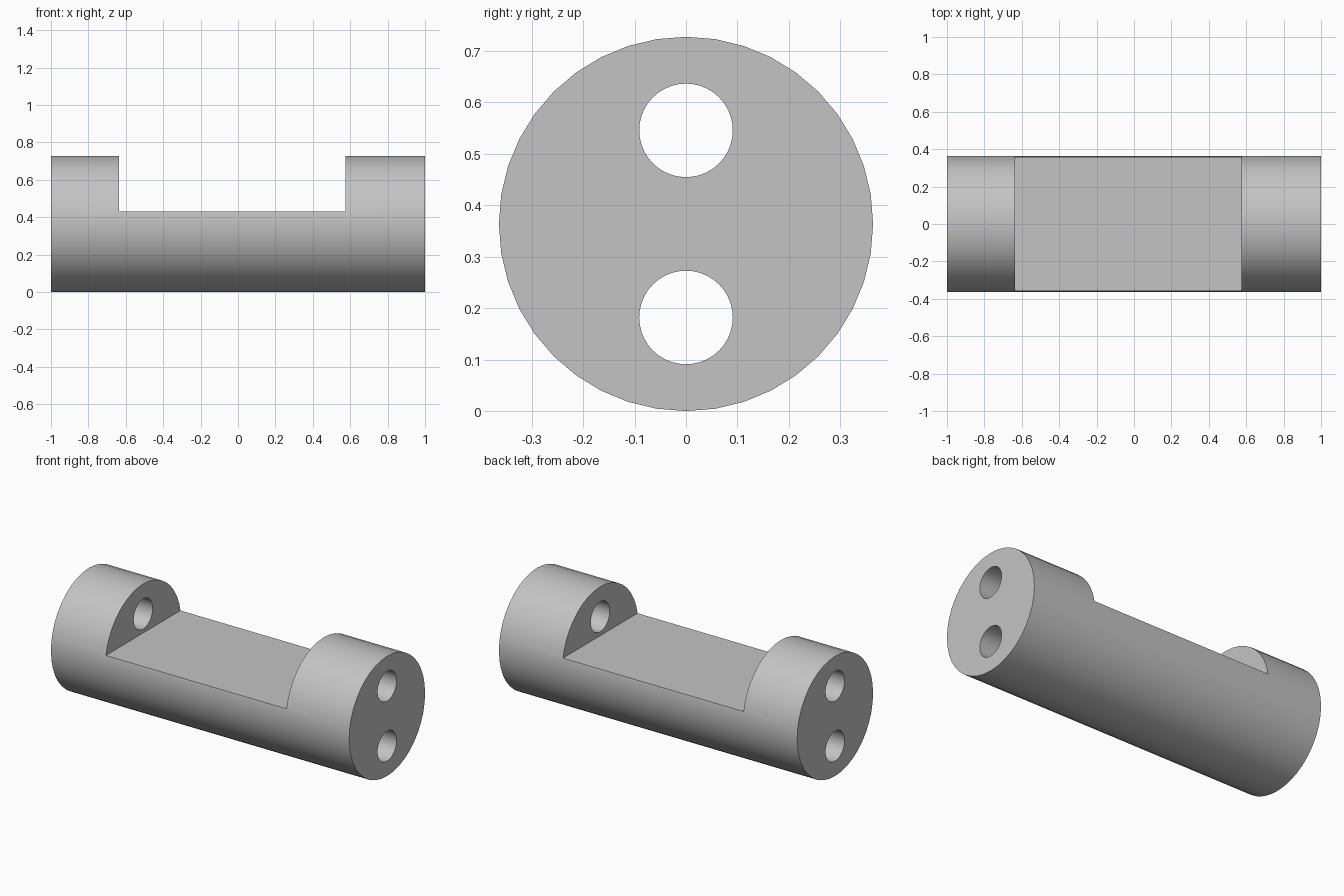
import bpy
import math

default = bpy.data.objects.get("Cube")
if default:
    bpy.data.objects.remove(default, do_unlink=True)

RADIUS = 4 / 11          # body radius, length is 2
HOLE_RADIUS = RADIUS / 4
NOTCH_MIN, NOTCH_MAX, NOTCH_FLOOR = -0.636, 0.575, 0.43

grey = bpy.data.materials.new("light grey")
grey.use_nodes = True
colour = (0.55, 0.55, 0.55, 1)
grey.diffuse_color = colour
grey.node_tree.nodes["Principled BSDF"].inputs["Base Color"].default_value = colour


def x_cylinder(name, radius, length, z):
    """Cylinder lying along the x axis."""
    bpy.ops.mesh.primitive_cylinder_add(
        vertices=40, radius=radius, depth=length,
        location=(0, 0, z), rotation=(0, math.pi / 2, 0))
    obj = bpy.context.object
    obj.name = name
    obj.data.materials.append(grey)
    return obj


def cut(target, cutter):
    """Subtract the cutter from the target, then remove the cutter."""
    cutter.hide_render = True
    mod = target.modifiers.new(cutter.name, 'BOOLEAN')
    mod.operation = 'DIFFERENCE'
    mod.solver = 'EXACT'
    mod.object = cutter
    bpy.ops.object.select_all(action='DESELECT')
    target.select_set(True)
    bpy.context.view_layer.objects.active = target
    bpy.ops.object.modifier_apply(modifier=mod.name)
    bpy.data.objects.remove(cutter, do_unlink=True)


# Round bar
body = x_cylinder("notched_bar", RADIUS, 2, RADIUS)

# Flat-floored notch in the top
bpy.ops.mesh.primitive_cube_add(
    size=1, location=((NOTCH_MIN + NOTCH_MAX) / 2, 0, NOTCH_FLOOR + 0.5))
notch = bpy.context.object
notch.name = "notch_cutter"
notch.scale = (NOTCH_MAX - NOTCH_MIN, 2, 1)
notch.data.materials.append(grey)
cut(body, notch)

# Two bores running the whole length
for name, z in (("lower_bore", RADIUS / 2), ("upper_bore", RADIUS * 1.5)):
    cut(body, x_cylinder(name, HOLE_RADIUS, 3, z))

# Smooth curved walls with crisp edges
bpy.ops.object.shade_smooth_by_angle(angle=math.radians(30))
